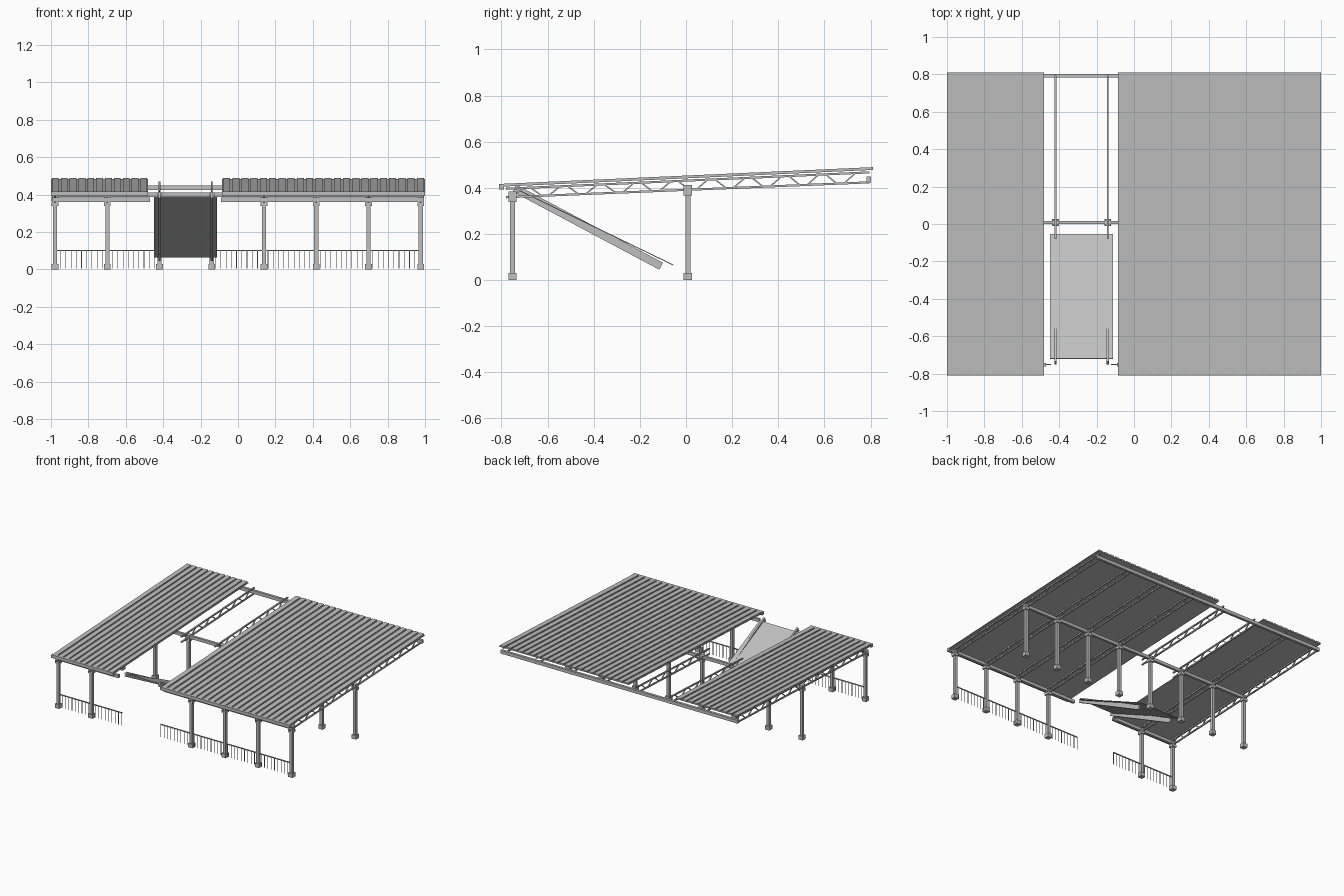
import bpy, bmesh, math
from mathutils import Vector

if "Cube" in bpy.data.objects:
    bpy.data.objects.remove(bpy.data.objects["Cube"])

steel = bpy.data.materials.new("light_grey")
steel.diffuse_color = (0.52, 0.52, 0.52, 1)
steel.use_nodes = True
steel.node_tree.nodes["Principled BSDF"].inputs["Base Color"].default_value = steel.diffuse_color

PITCH = 2 - 0.045                                  # total spread of the column grid
COLS = [-0.978 + i * PITCH / 7 for i in range(8)]  # column lines
HOLE = COLS[2:4]                                   # lines of the collapsed bay
FRONT_Y, MID_Y = -0.752, 0.008


def finish(name, bm):
    bmesh.ops.recalc_face_normals(bm, faces=bm.faces)
    me = bpy.data.meshes.new(name)
    bm.to_mesh(me)
    bm.free()
    me.materials.append(steel)
    ob = bpy.data.objects.new(name, me)
    bpy.context.collection.objects.link(ob)
    return ob


def box(bm, x, y, z):
    """Box between (min, max) pairs."""
    v = [bm.verts.new((a, b, c)) for a in x for b in y for c in z]
    for f in ((0, 1, 3, 2), (4, 6, 7, 5), (0, 4, 5, 1),
              (2, 3, 7, 6), (0, 2, 6, 4), (1, 5, 7, 3)):
        bm.faces.new([v[i] for i in f])


def extrude_x(bm, profile, x0, x1):
    """Prism of a (y, z) outline between two x positions."""
    a = [bm.verts.new((x0, y, z)) for y, z in profile]
    b = [bm.verts.new((x1, y, z)) for y, z in profile]
    n = len(a)
    bm.faces.new(a)
    bm.faces.new(b[::-1])
    for i in range(n):
        bm.faces.new((a[i], a[(i + 1) % n], b[(i + 1) % n], b[i]))


def bar(bm, x, p, q, width, thick):
    """Straight bar in a yz plane from p to q."""
    p, q = Vector(p), Vector(q)
    d = (q - p).normalized()
    n = Vector((-d.y, d.x)) * thick / 2
    extrude_x(bm, [p - n, q - n, q + n, p + n], x - width / 2, x + width / 2)


def top_chord(y):
    return 0.431 + 0.045 * y


def bottom_chord(y):
    return 0.391 + 0.041 * y


def roof_z(y):
    return 0.453 + 0.045 * y


# Columns with foot block, shaft and head plate
def column(name, x, y, top):
    bm = bmesh.new()
    for half, z in ((0.018, (0, 0.03)), (0.011, (0.03, top - 0.02)),
                    (0.018, (top - 0.02, top))):
        box(bm, (x - half, x + half), (y - half, y + half), z)
    # saddle holding the cross beam
    box(bm, (x - 0.014, x + 0.014), (y - 0.018, y + 0.018), (top, top + 0.025))
    finish(name, bm)


for x in COLS:
    column("middle_column", x, MID_Y, 0.387)
    if x not in HOLE:
        column("front_column", x, FRONT_Y, 0.358)


# Lattice trusses following the roof slope
def truss(x, y0, y1):
    bm = bmesh.new()
    for chord in (top_chord, bottom_chord):
        bar(bm, x, (y0, chord(y0)), (y1, chord(y1)), 0.01, 0.009)
    step, y, up = 0.08, -0.755, True
    while y + 0.05 < y1:
        if y >= y0:
            a, b = (y, y + 0.05)
            lo, hi = (a, b) if up else (b, a)
            bar(bm, x, (lo, bottom_chord(lo)), (hi, top_chord(hi)), 0.007, 0.006)
        y += step
        up = not up
    finish("roof_truss", bm)


for x in COLS:
    truss(x, -0.08 if x in HOLE else -0.78, 0.795)


# Cross beams and edge beams
def beam(name, x, y, z):
    bm = bmesh.new()
    box(bm, x, y, z)
    finish(name, bm)


beam("middle_beam", (-0.995, 0.995), (MID_Y - 0.009, MID_Y + 0.009), (0.388, 0.411))
beam("rear_beam", (-0.995, 0.995), (0.783, 0.802), (0.424, 0.449))
for x0, x1 in ((-0.995, -0.47), (-0.092, 0.995)):
    beam("front_beam", (x0, x1), (FRONT_Y - 0.01, FRONT_Y + 0.01), (0.361, 0.384))
for x0, x1 in ((-1, -0.48), (-0.086, 1)):
    beam("front_gutter", (x0, x1), (-0.81, -0.79), (0.393, 0.416))


# Ribbed roof sheets: stepped section swept from the front edge to the rear edge
def roof(x0, x1, ribs):
    bm = bmesh.new()
    w = (x1 - x0) / ribs
    section = []
    for i in range(ribs):
        a = x0 + i * w
        section += [(a, -0.007), (a + w * 0.12, -0.007),
                    (a + w * 0.12, 0), (a + w * 0.88, 0),
                    (a + w * 0.88, -0.007), (a + w, -0.007)]
    ends = []
    for y in (-0.808, 0.81):
        z = roof_z(y)
        ends.append(([bm.verts.new((a, y, z + h)) for a, h in section],
                     [bm.verts.new((a, y, z - 0.012)) for a, h in section]))
    (t0, b0), (t1, b1) = ends
    for i in range(len(section) - 1):
        bm.faces.new((t0[i], t0[i + 1], t1[i + 1], t1[i]))
        if section[i + 1][0] - section[i][0] > 1e-6:
            bm.faces.new((b0[i], b1[i], b1[i + 1], b0[i + 1]))
            bm.faces.new((t0[i], b0[i], b0[i + 1], t0[i + 1]))
            bm.faces.new((t1[i], t1[i + 1], b1[i + 1], b1[i]))
    for i in (0, -1):
        bm.faces.new((t0[i], t1[i], b1[i], b0[i]))
    bmesh.ops.remove_doubles(bm, verts=bm.verts, dist=1e-5)
    finish("roof_sheet", bm)


roof(-1, -0.48, 11)
roof(-0.086, 1, 22)

# Fallen roof panel resting on two fallen beams
bm = bmesh.new()
bar(bm, -0.28, (-0.72, 0.387), (-0.055, 0.065), 0.336, 0.004)
finish("fallen_panel", bm)
for x in HOLE:
    bm = bmesh.new()
    bar(bm, x, (-0.743, 0.398), (-0.108, 0.060), 0.012, 0.034)
    finish("fallen_beam", bm)

# Front railing with thin pickets
for x0, x1 in ((-0.978, -0.445), (-0.122, 0.975)):
    bm = bmesh.new()
    box(bm, (x0, x1), (FRONT_Y - 0.003, FRONT_Y + 0.003), (0.098, 0.105))
    n = round((x1 - x0) / 0.028)
    for i in range(n + 1):
        x = x0 + 0.002 + (x1 - x0 - 0.004) * i / n
        box(bm, (x - 0.0015, x + 0.0015), (FRONT_Y - 0.0015, FRONT_Y + 0.0015), (0.006, 0.1))
    finish("railing", bm)
